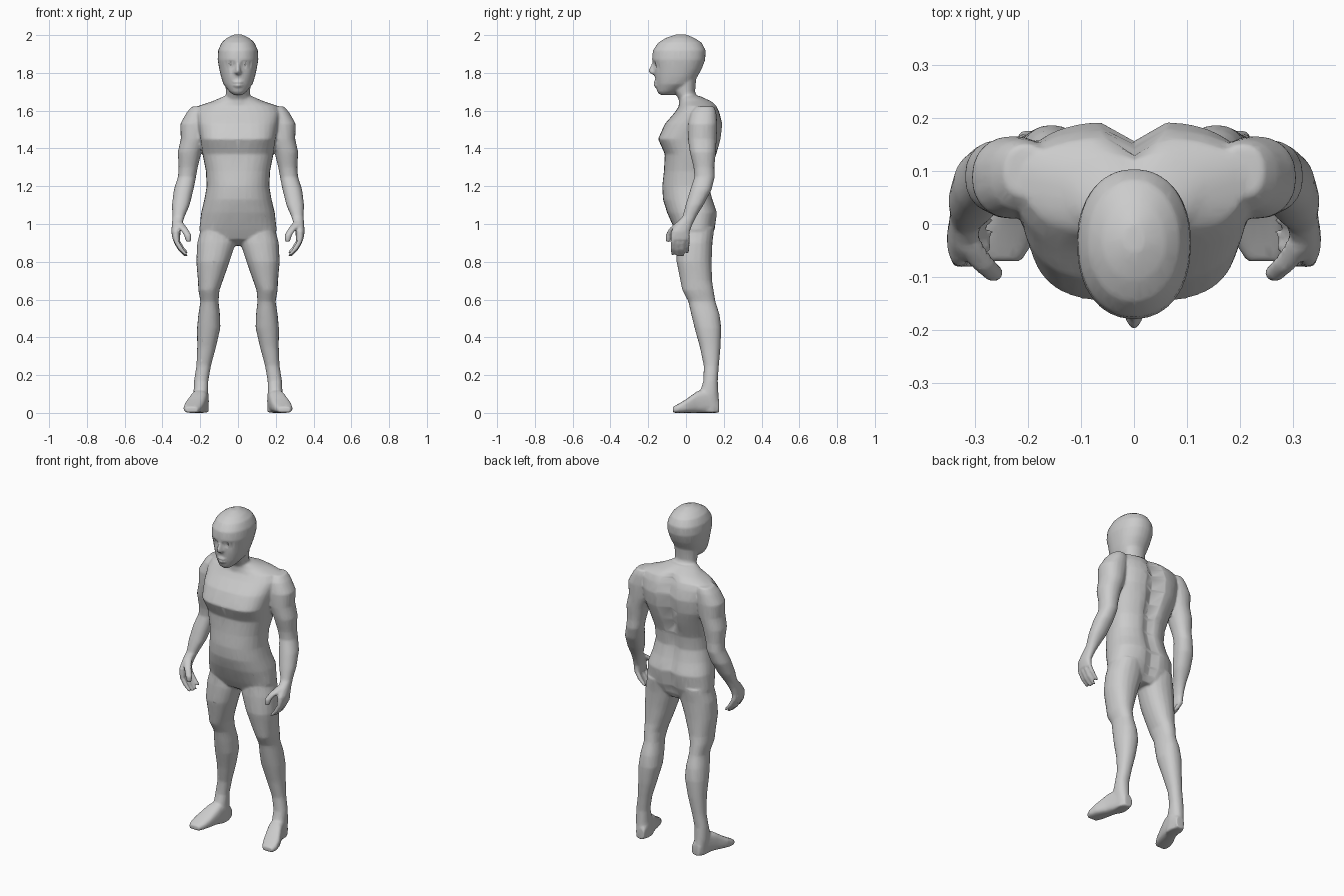
import bpy, bmesh, math
from mathutils import Vector

bm = bmesh.new()


def power(v, n):
    return math.copysign(abs(v) ** (2 / n), v)


def loft(rows, side=1, seg=20, axis='z'):
    """Skin of super-ellipse rings; row = (level, cx, rx, front, mid, back, n)."""
    rings = []
    for level, cx, rx, front, mid, back, n in rows:
        ring = []
        for i in range(seg):
            a = 2 * math.pi * i / seg
            u, v = power(math.cos(a), n), power(math.sin(a), n)
            w = mid + v * ((back - mid) if v > 0 else (mid - front))
            x = (cx + rx * u) * side
            co = (x, w, level) if axis == 'z' else (x, level, w)
            ring.append(bm.verts.new(co))
        rings.append(ring)
    faces = [bm.faces.new(rings[0]), bm.faces.new(rings[-1])]
    for r0, r1 in zip(rings, rings[1:]):
        for i in range(seg):
            j = (i + 1) % seg
            faces.append(bm.faces.new((r0[i], r0[j], r1[j], r1[i])))
    bmesh.ops.recalc_face_normals(bm, faces=faces)


def trunk(rows):
    loft([(z, 0, w, f, m, b, n) for z, w, f, m, b, n in rows], seg=32)


def limb(rows, side, n=2.2):
    # row = (z, inner x, outer x, front y, back y)
    loft([(z, (i + o) / 2, (o - i) / 2, f, (f + b) / 2, b, n)
          for z, i, o, f, b in rows], side)


def digit(points, side, r):
    loft([(z, x, r * k * 1.2, y - r * k, y, y + r * k, 2)
          for x, y, z, k in points], side, seg=10)


# torso
trunk([(.885, .08, .02, .06, .11, 2), (.92, .19, -.035, .05, .135, 2.3),
       (.97, .205, -.06, .05, .155, 2.4), (1.06, .195, -.10, .05, .168, 2.4),
       (1.13, .178, -.122, .03, .145, 2.3), (1.20, .166, -.126, .02, .128, 2.3),
       (1.28, .17, -.117, .02, .135, 2.4), (1.37, .188, -.112, .03, .165, 2.6),
       (1.45, .20, -.148, .04, .185, 3.2), (1.53, .215, -.112, .06, .195, 2.8),
       (1.59, .225, -.06, .08, .18, 2.5), (1.625, .21, -.037, .09, .165, 2.3),
       (1.65, .135, -.035, .07, .14, 2.1), (1.678, .07, -.036, .02, .075, 2)])
# neck
trunk([(1.58, .075, -.04, .03, .09, 2), (1.66, .065, -.038, .01, .065, 2),
       (1.70, .064, -.062, 0, .048, 2), (1.78, .07, -.08, 0, .055, 2)])
# head
trunk([(1.682, .022, -.135, -.11, -.06, 2), (1.70, .045, -.153, -.10, -.03, 2),
       (1.74, .077, -.16, -.06, .04, 2.1), (1.78, .09, -.164, -.045, .06, 2.2),
       (1.82, .099, -.168, -.04, .083, 2.2), (1.87, .108, -.18, -.035, .102, 2.2),
       (1.92, .105, -.175, -.035, .104, 2.2), (1.96, .087, -.147, -.035, .083, 2.1),
       (1.985, .06, -.107, -.035, .045, 2), (2.003, .02, -.055, -.03, 0, 2)])
# nose and lips
trunk([(1.79, .012, -.175, -.15, -.14, 2), (1.80, .021, -.194, -.16, -.14, 2),
       (1.812, .016, -.20, -.16, -.14, 2), (1.86, .010, -.176, -.15, -.14, 2)])
for z in (1.733, 1.750):
    trunk([(z - .01, .012, -.163, -.15, -.14, 2), (z, .032, -.173, -.145, -.13, 2),
           (z + .01, .012, -.165, -.15, -.14, 2)])

for s in (1, -1):
    # arm down to the palm
    limb([(1.622, .16, .245, .05, .15), (1.59, .15, .272, .025, .16),
          (1.53, .15, .306, .01, .166), (1.45, .165, .303, .01, .162),
          (1.38, .193, .319, .02, .158), (1.30, .213, .314, .04, .15),
          (1.25, .222, .318, .045, .153), (1.18, .236, .34, .022, .135),
          (1.10, .256, .35, -.002, .092), (1.04, .282, .347, -.018, .055),
          (1.00, .295, .35, -.055, .035), (.96, .305, .353, -.08, .02),
          (.915, .306, .346, -.082, .016)], s)
    # fingers and thumb
    for y, dz in ((-.07, .005), (-.043, -.002), (-.017, 0), (.007, .018)):
        digit([(.33, y, .94, 1), (.325, y, .90 + dz, 1), (.302, y, .862 + dz, 1),
               (.272, y, .829 + dz, .7)], s, .0125)
    digit([(.315, -.03, 1.01, 1.2), (.287, -.072, .975, 1.1), (.266, -.092, .94, 1),
           (.262, -.094, .905, .7)], s, .017)
    # leg
    limb([(.98, .02, .195, -.04, .15), (.90, .012, .216, -.048, .14),
          (.80, .045, .221, -.05, .136), (.70, .08, .212, -.03, .138),
          (.65, .098, .21, -.02, .146), (.59, .103, .199, .012, .156),
          (.52, .095, .21, .028, .178), (.45, .093, .217, .045, .187),
          (.35, .116, .216, .073, .183), (.25, .143, .22, .094, .174),
          (.17, .157, .233, .092, .168), (.10, .157, .236, .07, .172),
          (.04, .155, .23, .06, .176), (.002, .155, .228, .06, .177)], s)
    # foot
    loft([(y, x, r, 0, h / 2, h, 3) for y, x, r, h in
          ((.175, .187, .028, .07), (.12, .194, .04, .13), (.06, .208, .046, .115),
           (.0, .23, .052, .072), (-.04, .241, .048, .048), (-.07, .246, .034, .032))],
         s, axis='y')

# fuse all parts into one continuous skin
mesh = bpy.data.meshes.new("body")
bm.to_mesh(mesh)
bm.free()
body = bpy.data.objects.new("body", mesh)
bpy.context.collection.objects.link(body)
rem = body.modifiers.new("fuse", 'REMESH')
rem.mode = 'VOXEL'
rem.voxel_size = .007
smo = body.modifiers.new("soften", 'SMOOTH')
smo.factor, smo.iterations = .5, 4
dec = body.modifiers.new("reduce", 'DECIMATE')
dec.ratio = .25
bpy.context.view_layer.update()
skin = bpy.data.meshes.new_from_object(
    body.evaluated_get(bpy.context.evaluated_depsgraph_get()))
body.modifiers.clear()
body.data = skin

# eye sockets and spine groove
for v in skin.vertices:
    x, y, z = v.co
    if z > 1.78 and y < -.1:
        v.co.y += .016 * math.exp(-((abs(x) - .042) / .022) ** 2
                                  - ((z - 1.842) / .014) ** 2)
    if .88 < z < 1.68 and y > .05:
        fade = min(1, (z - .88) / .06, (1.68 - z) / .06)
        depth = .038 if z > 1.3 else .02
        v.co.y -= depth * fade * math.exp(-(x / .035) ** 2)

# eyes
objs = [body]
for s in (1, -1):
    bpy.ops.mesh.primitive_uv_sphere_add(segments=16, ring_count=10, radius=1,
                                         location=(s * .042, -.139, 1.842))
    eye = bpy.context.object
    eye.name = "eye"
    eye.scale = (.017, .014, .009)
    objs.append(eye)

for o in objs:
    for p in o.data.polygons:
        p.use_smooth = True
